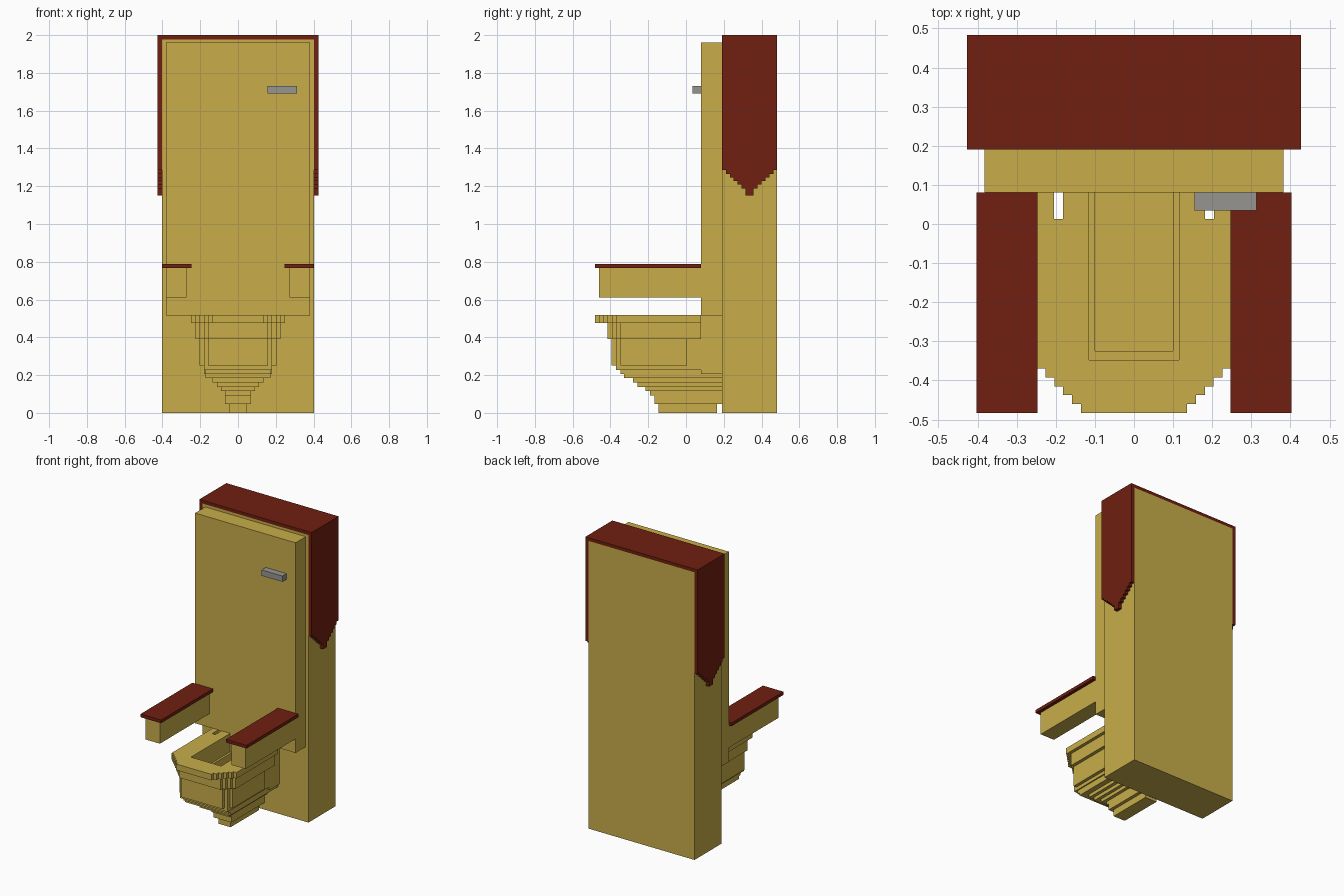
import bpy, bmesh
from mathutils import Vector

if "Cube" in bpy.data.objects:
    bpy.data.objects.remove(bpy.data.objects["Cube"])


def material(name, rgb):
    m = bpy.data.materials.new(name)
    m.diffuse_color = (*rgb, 1)
    m.use_nodes = True
    m.node_tree.nodes["Principled BSDF"].inputs["Base Color"].default_value = m.diffuse_color
    return m


TAN = material("mustard tan", (0.58, 0.423, 0.069))
RED = material("dark red", (0.162, 0.014, 0.005))
GREY = material("grey metal", (0.31, 0.30, 0.28))


def prism(name, points, push, mat):
    """Flat outline of 3D points extruded along the vector push."""
    bm = bmesh.new()
    face = bm.faces.new([bm.verts.new(p) for p in points])
    ext = bmesh.ops.extrude_face_region(bm, geom=[face], use_keep_orig=True)
    moved = [g for g in ext["geom"] if isinstance(g, bmesh.types.BMVert)]
    bmesh.ops.translate(bm, verts=moved, vec=Vector(push))
    bmesh.ops.recalc_face_normals(bm, faces=bm.faces)
    mesh = bpy.data.meshes.new(name)
    bm.to_mesh(mesh)
    bm.free()
    mesh.materials.append(mat)
    obj = bpy.data.objects.new(name, mesh)
    bpy.context.collection.objects.link(obj)
    return obj


def box(name, x0, x1, y0, y1, z0, z1, mat):
    pts = [(x0, y0, z0), (x1, y0, z0), (x1, y1, z0), (x0, y1, z0)]
    return prism(name, pts, (0, 0, z1 - z0), mat)


def bowl_ring(name, steps, back, hole_half, hole_front, z0, z1):
    """U-shaped layer: stepped front corners, hole open towards the rear block.
    steps: (half width, y) from the front outwards; back: right rear outline."""
    right = []
    for i, (half, y) in enumerate(steps):
        if i:
            right.append((steps[i - 1][0], y))
        right.append((half, y))
    right += back + [(hole_half, 0.08), (hole_half, hole_front)]
    outline = right + [(-x, y) for x, y in reversed(right)]
    # close the front: split the U into a left and right half meeting at x = 0
    for side, s in (("right", 1), ("left", -1)):
        half = [(0, steps[0][1])] + right + [(0, hole_front)]
        prism(f"{name}_{side}", [(s * x, y, z0) for x, y in half],
              (0, 0, z1 - z0), TAN)


# Tall back cabinet and front panel
box("cabinet", -0.403, 0.403, 0.19, 0.483, 0, 1.978, TAN)
box("front_panel", -0.382, 0.382, 0.08, 0.19, 0.515, 1.96, TAN)
box("flush_handle", 0.155, 0.313, 0.035, 0.08, 1.69, 1.73, GREY)

# Red cap: top plate and side drapes with stepped points
box("cap_top", -0.427, 0.427, 0.19, 0.483, 1.977, 2.0, RED)
N = 7
dy, dz = 0.1465 / N, 0.135 / N
lower = []
for i in range(N):
    z = 1.285 - dz * i
    lower += [(0.19 + dy * i, z), (0.19 + dy * (i + 1), z)]
lower[-2:] = [(0.19 + dy * (N - 1), 1.15), (0.3365, 1.15)]
drape = lower + [(0.673 - y, z) for y, z in reversed(lower[:-1])]
drape += [(0.483, 1.977), (0.19, 1.977)]
for side, s in (("right", 1), ("left", -1)):
    prism(f"cap_drape_{side}", [(s * 0.403, y, z) for y, z in drape],
          (s * 0.024, 0, 0), RED)
    # Armrests
    a, b = sorted((s * 0.247, s * 0.403))
    box(f"armrest_pad_{side}", a, b, -0.483, 0.08, 0.766, 0.788, RED)
    a, b = sorted((s * 0.272, s * 0.38))
    box(f"armrest_support_{side}", a, b, -0.46, 0.08, 0.61, 0.766, TAN)

# Seat rim and upper bowl, with small rear slots
slot = [(0.205, 0.08), (0.205, 0.013), (0.181, 0.013), (0.181, 0.08)]
bowl_ring("seat_rim",
          [(0.135, -0.483), (0.158, -0.46), (0.181, -0.437), (0.203, -0.415),
           (0.226, -0.392), (0.248, -0.37)],
          [(0.248, 0.08)] + slot, 0.115, -0.348, 0.475, 0.517)
bowl_ring("upper_bowl",
          [(0.158, -0.415), (0.181, -0.392), (0.203, -0.37), (0.226, -0.348)],
          [(0.226, 0.08)] + slot, 0.115, -0.348, 0.39, 0.475)
bowl_ring("middle_bowl",
          [(0.158, -0.395), (0.181, -0.37), (0.203, -0.348)],
          [(0.203, 0.005), (0.181, 0.005), (0.181, 0.08)],
          0.1, -0.325, 0.25, 0.39)
box("rear_block", -0.181, 0.181, 0.08, 0.19, 0.205, 0.515, TAN)

# Stepped underside: (half width, front y, rear y, bottom z), top down
layers = [(0.181, -0.37, 0.08, 0.227), (0.172, -0.348, 0.08, 0.205),
          (0.172, -0.328, 0.19, 0.185), (0.135, -0.28, 0.19, 0.162),
          (0.112, -0.258, 0.19, 0.138), (0.09, -0.215, 0.19, 0.115),
          (0.068, -0.19, 0.19, 0.092), (0.068, -0.168, 0.19, 0.047),
          (0.045, -0.145, 0.165, 0.0)]
top = 0.25
for i, (half, y0, y1, z) in enumerate(layers):
    box(f"bowl_step_{i + 1}", -half, half, y0, y1, z, top, TAN)
    top = z
